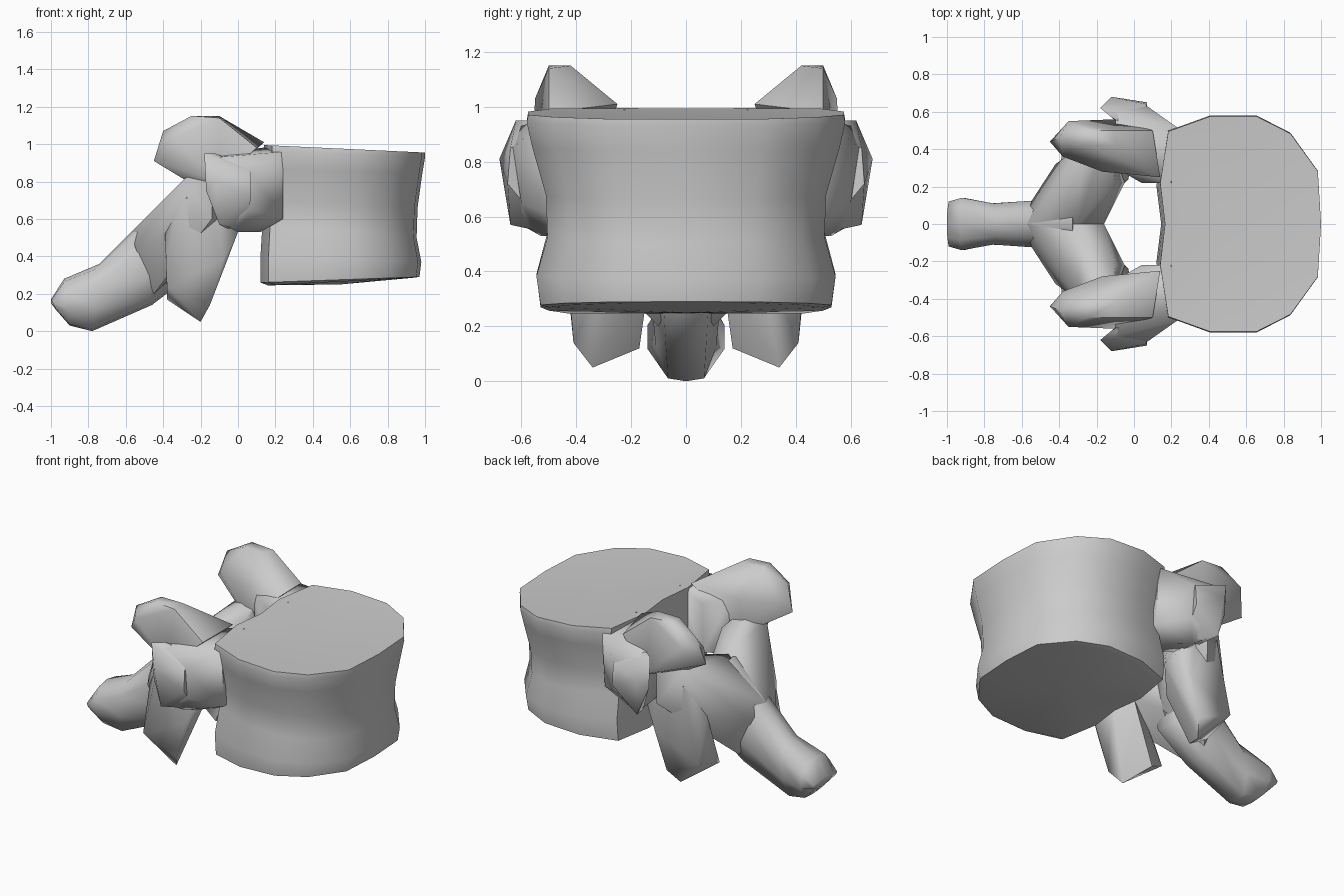
import bpy, bmesh, math

if "Cube" in bpy.data.objects:
    bpy.data.objects.remove(bpy.data.objects["Cube"])


def finish(name, bm, angle=60):
    bmesh.ops.remove_doubles(bm, verts=bm.verts, dist=0.001)
    bmesh.ops.recalc_face_normals(bm, faces=bm.faces)
    me = bpy.data.meshes.new(name)
    bm.to_mesh(me)
    bm.free()
    ob = bpy.data.objects.new(name, me)
    bpy.context.collection.objects.link(ob)
    bpy.ops.object.select_all(action='DESELECT')
    ob.select_set(True)
    bpy.context.view_layer.objects.active = ob
    bpy.ops.object.shade_smooth_by_angle(angle=math.radians(angle))
    return ob


def hull_pair(name, pts):
    """Faceted lump from corner points, built on both sides of y = 0."""
    for side, s in (("left", 1), ("right", -1)):
        bm = bmesh.new()
        for x, y, z in pts:
            bm.verts.new((x, y * s, z))
        res = bmesh.ops.convex_hull(bm, input=bm.verts)
        loose = [v for v in bm.verts if not v.link_faces]
        bmesh.ops.delete(bm, geom=loose, context='VERTS')
        finish(name + "_" + side, bm)


def loft(name, rings, cap_a, cap_b, angle=50):
    """Skin between rings, each end closed by a fan to a centre point."""
    bm = bmesh.new()
    vr = [[bm.verts.new(p) for p in r] for r in rings]
    n = len(vr[0])
    for a, b in zip(vr, vr[1:]):
        for i in range(n):
            j = (i + 1) % n
            bm.faces.new((a[i], a[j], b[j], b[i]))
    for r, c in ((vr[0], cap_a), (vr[-1], cap_b)):
        cv = bm.verts.new(c)
        for i in range(n):
            bm.faces.new((r[i], r[(i + 1) % n], cv))
    return finish(name, bm, angle)


# Main drum: D-shaped outline, waisted, with tilted and dished end plates
half = [(0, .38), (.05, .86), (.31, 1), (.6, 1), (.81, .84), (.98, .49)]
outline = [(.03, 0)] + half + [(1, 0)] + [(x, -y) for x, y in reversed(half)]
levels = [  # rear x, front x, half width, rear z, front z
    (.16, .93, .50, .245, .285),
    (.12, .97, .53, .26, .29),
    (.12, .98, .545, .40, .37),
    (.13, .955, .505, .56, .50),
    (.14, .96, .51, .70, .66),
    (.14, .985, .56, .87, .84),
    (.14, 1.0, .58, .96, .93),
    (.14, 1.0, .575, .995, .955),
]
rings = [[(x0 + (x1 - x0) * u, w * v, z0 + (z1 - z0) * u) for u, v in outline]
         for x0, x1, w, z0, z1 in levels]
loft("vertebral_body", rings, (.55, 0, .25), (.55, 0, .95))

# Rear spine: octagonal rings swept down and back
stations = [  # top x, top z, bottom x, bottom z, half width
    (-.33, .76, -.25, .30, .14),
    (-.57, .53, -.46, .14, .125),
    (-.74, .36, -.78, .0, .11),
    (-.93, .28, -.90, .03, .14),
    (-1.0, .17, -.97, .11, .12),
]
section = [(0, 0), (.06, .6), (.3, 1), (.65, 1), (.97, .6), (1, 0),
           (.97, -.6), (.65, -1), (.3, -1), (.06, -.6)]
rings = [[(tx + (bx - tx) * t, w * v, tz + (bz - tz) * t) for t, v in section]
         for tx, tz, bx, bz, w in stations]
loft("spinous_process", rings, (-.25, 0, .55), (-1.0, 0, .15), 60)

# Necks joining the drum to the arch
hull_pair("pedicle", [
    (.2, .22, .99), (.24, .51, .96), (.24, .48, .60), (.2, .24, .6),
    (.04, .22, .92), (.04, .23, .6), (.07, .63, .85), (0, .53, .53),
    (.12, .42, .53), (.07, .60, .65), (-.1, .3, .95), (-.1, .6, .93),
    (-.08, .3, .6), (-.08, .6, .57)])

# Upward horns
hull_pair("superior_process", [
    (.14, .25, 1.01), (.1, .5, .98), (-.1, .42, 1.15), (-.1, .5, 1.14),
    (-.25, .42, 1.15), (-.25, .5, 1.15), (-.4, .46, 1.07), (-.35, .55, 1.03),
    (-.45, .44, .91), (-.38, .36, .97), (-.17, .28, .98), (-.17, .33, .74),
    (-.1, .56, .8)])

# Side knobs
hull_pair("transverse_process", [
    (-.12, .68, .81), (-.18, .62, .95), (-.12, .57, .95), (-.17, .62, .75),
    (-.1, .64, .57), (.07, .65, .72), (.07, .64, .85), (.04, .5, .54),
    (0, .5, .9), (-.06, .52, .55)])

# Sloping plates behind the opening
hull_pair("lamina", [
    (-.16, 0, .64), (-.3, 0, .77), (-.57, 0, .53), (-.55, .12, .45),
    (-.42, .32, .50), (-.28, .42, .82), (-.1, .22, .8), (-.05, .22, .58),
    (-.22, 0, .4), (-.45, .1, .2), (-.14, .5, .6), (-.14, .5, .88)])

# Downward prongs
hull_pair("inferior_process", [
    (-.39, .34, .52), (-.38, .42, .24), (-.2, .34, .05), (-.28, .17, .12),
    (-.38, .2, .17), (-.15, .41, .14), (-.08, .43, .38), (0, .4, .53),
    (-.03, .24, .53), (-.12, .42, .72), (-.26, .42, .78), (-.12, .2, .7),
    (-.14, .13, .4)])
